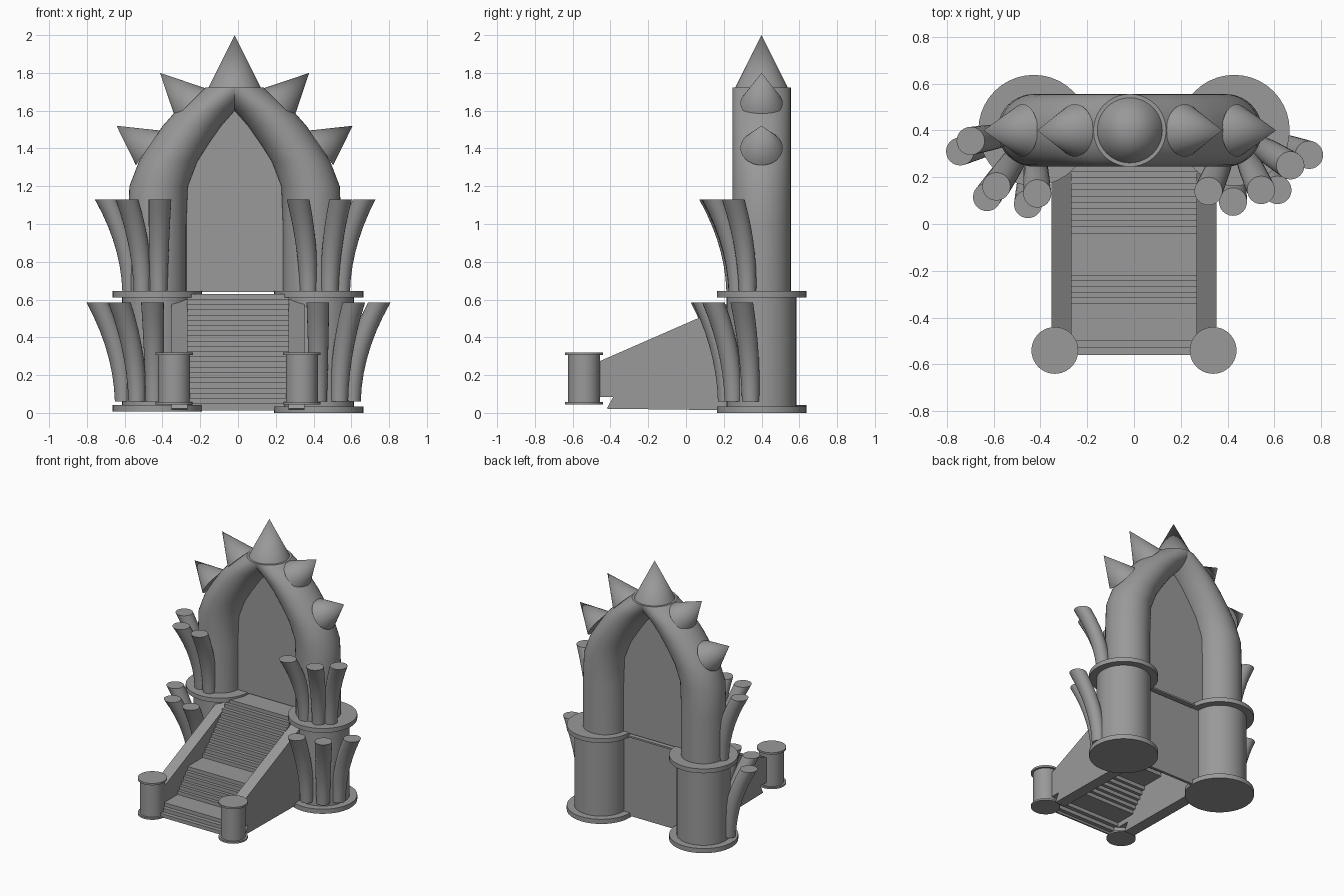
import bpy, bmesh, math
from mathutils import Vector

cube = bpy.data.objects.get("Cube")
if cube:
    bpy.data.objects.remove(cube)

stone = bpy.data.materials.new("grey_stone")
stone.use_nodes = True
GREY = (0.32, 0.32, 0.32, 1)
stone.diffuse_color = GREY
stone.node_tree.nodes["Principled BSDF"].inputs["Base Color"].default_value = GREY


def finish(name, bm, smooth=True):
    bmesh.ops.recalc_face_normals(bm, faces=bm.faces)
    mesh = bpy.data.meshes.new(name)
    bm.to_mesh(mesh)
    bm.free()
    mesh.materials.append(stone)
    ob = bpy.data.objects.new(name, mesh)
    bpy.context.collection.objects.link(ob)
    if smooth:
        bpy.ops.object.select_all(action='DESELECT')
        ob.select_set(True)
        bpy.context.view_layer.objects.active = ob
        bpy.ops.object.shade_smooth_by_angle(angle=math.radians(35))
    return ob


def loft(name, path, sides=40):
    """Closed tube through level rings given as (x, y, z, radius)."""
    bm = bmesh.new()
    rings = []
    for x, y, z, r in path:
        rings.append([bm.verts.new((x + r * math.cos(math.tau * i / sides),
                                    y + r * math.sin(math.tau * i / sides), z))
                      for i in range(sides)])
    for a, b in zip(rings, rings[1:]):
        for i in range(sides):
            j = (i + 1) % sides
            bm.faces.new((a[i], a[j], b[j], b[i]))
    bm.faces.new(rings[0])
    bm.faces.new(rings[-1])
    return finish(name, bm)


def cylinder(name, x, y, r, z0, z1):
    return loft(name, [(x, y, z0, r), (x, y, z1, r)])


def spike(name, base, tip, r):
    bm = bmesh.new()
    axis = Vector(tip) - Vector(base)
    bmesh.ops.create_cone(bm, cap_ends=True, segments=40, radius1=r, radius2=0,
                          depth=axis.length)
    bmesh.ops.rotate(bm, verts=bm.verts,
                     matrix=Vector((0, 0, 1)).rotation_difference(axis).to_matrix())
    bmesh.ops.translate(bm, verts=bm.verts, vec=Vector(base) + axis / 2)
    return finish(name, bm)


def prism(name, outline, to_3d, shift):
    """Extrude a flat outline by a vector."""
    bm = bmesh.new()
    face = bm.faces.new([bm.verts.new(to_3d(u, v)) for u, v in outline])
    out = bmesh.ops.extrude_face_region(bm, geom=[face])
    bmesh.ops.translate(bm, vec=shift,
                        verts=[g for g in out["geom"] if isinstance(g, bmesh.types.BMVert)])
    return finish(name, bm, False)


AXIS_X, DEPTH = -0.018, 0.40
# Arch centre line: distance from the middle, height
ARCH = [(0.41, 0.64), (0.41, 1.0), (0.402, 1.2), (0.352, 1.33), (0.295, 1.42),
        (0.225, 1.52), (0.15, 1.605), (0.07, 1.67), (0, 1.722)]
LOWER_TIPS = {"right": [(-0.315, -0.09), (-0.2, -0.285), (-0.025, -0.315)],
              "left": [(-0.005, -0.305), (0.185, -0.255), (0.32, -0.105)]}
UPPER_TIPS = {"right": [(-0.27, -0.045), (-0.16, -0.24), (0.015, -0.27)],
              "left": [(-0.11, -0.26), (0.115, -0.255), (0.24, -0.15)]}


def fronds(name, cx, tips, root, z0, z1):
    """Flaring horns that bend outward around a tower."""
    for k, (dx, dy) in enumerate(tips):
        reach = math.hypot(dx, dy)
        path = []
        for i in range(8):
            t = i / 7
            d = (root + (reach - root) * t ** 2) / reach
            path.append((cx + dx * d, DEPTH + dy * d, z0 + (z1 - z0) * t,
                         0.046 + 0.014 * t))
        loft(f"{name}_{k + 1}", path, 24)


for side, s in (("left", 1), ("right", -1)):
    cx = 0.428 * s
    foot = 0 if s > 0 else 0.008
    # Towers and their collars
    cylinder(f"{side}_base_disc", cx, DEPTH, 0.237, foot, foot + 0.035)
    cylinder(f"{side}_tower", cx, DEPTH, 0.185, 0.02, 0.63)
    cylinder(f"{side}_collar", cx, DEPTH, 0.237, 0.612, 0.645)
    # Arch half
    loft(f"{side}_arch", [(AXIS_X + s * d, DEPTH, z, 0.155) for d, z in ARCH])
    # Horns around the tower
    fronds(f"{side}_lower_horn", cx, LOWER_TIPS[side], 0.185, 0.06, 0.585)
    fronds(f"{side}_upper_horn", cx, UPPER_TIPS[side], 0.14, 0.64, 1.13)
    # Spikes on the arch
    for part, base, tip in (("upper", (0.235, 1.64), (0.395, 1.80)),
                            ("lower", (0.458, 1.403), (0.625, 1.52))):
        spike(f"{side}_{part}_spike", (AXIS_X + s * base[0], DEPTH, base[1]),
              (AXIS_X + s * tip[0], DEPTH, tip[1]), 0.112)
    # Stair side wall
    prism(f"{side}_stair_wall",
          [(-0.42, 0.022), (-0.385, 0.085), (-0.5, 0.085), (-0.5, 0.255),
           (0.29, 0.6), (0.39, 0.6), (0.39, 0.012)],
          lambda y, z: (s * 0.267, y, z), (s * 0.085, 0, 0))
    # Newel post
    cylinder(f"{side}_post", s * 0.338, -0.54, 0.085, 0.05, 0.315)
    cylinder(f"{side}_post_foot", s * 0.338, -0.54, 0.1, 0.045, 0.058)
    cylinder(f"{side}_post_cap", s * 0.338, -0.54, 0.1, 0.306, 0.32)

# Top spike
spike("top_spike", (AXIS_X, DEPTH, 1.72), (AXIS_X, DEPTH, 2.0), 0.14)

# Pointed door panel and wall below it
half = [(d - 0.06, z) for d, z in ARCH[:-2]]
prism("door_panel", [(AXIS_X + d, z) for d, z in half] + [(AXIS_X, 1.68)]
      + [(AXIS_X - d, z) for d, z in reversed(half)],
      lambda x, z: (x, 0.39, z), (0, 0.015, 0))
prism("rear_wall", [(-0.35, 0.012), (0.35, 0.012), (0.35, 0.61), (-0.35, 0.61)],
      lambda x, z: (x, 0.375, z), (0, 0.02, 0))

# Hollow stair: three flights joined by landings
RISE = 0.58 / 21
y, z = -0.56, 0.05
tops = [(y, z)]
for steps, y_start, y_end in ((3, -0.56, -0.5), (6, -0.34, -0.22), (12, -0.04, 0.25)):
    run = (y_end - y_start) / (steps - 1)
    for i in range(steps):
        y = y_start + run * i
        tops += [(y, z), (y, z + RISE)]
        z += RISE
tops = tops[1:] + [(0.42, z)]
under = [(y + 0.012, z - 0.012) for y, z in tops[1:-1]]
prism("stairs", tops + [(0.42, z - 0.012)] + under[::-1] + [(-0.548, 0.05)],
      lambda y, z: (-0.27, y, z), (0.54, 0, 0))
